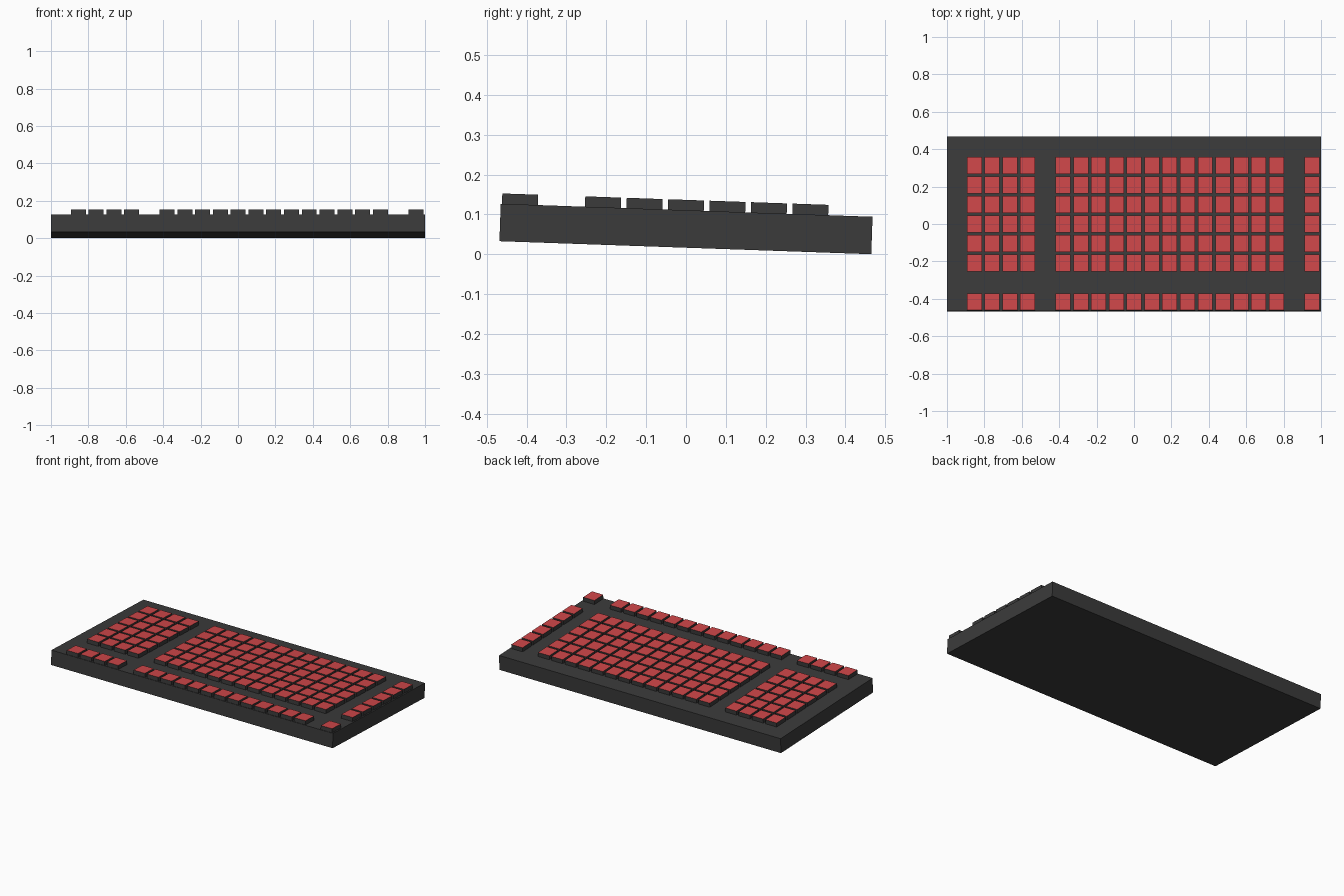
import bpy, bmesh, math
from mathutils import Matrix

if "Cube" in bpy.data.objects:
    bpy.data.objects.remove(bpy.data.objects["Cube"])

W, D, T = 2.0, 0.934, 0.094            # case size
TILT = Matrix.Translation((0, 0, 0.0635)) @ Matrix.Rotation(math.radians(-2), 4, 'X')


def material(name, rgb):
    m = bpy.data.materials.new(name)
    m.diffuse_color = (*rgb, 1)
    m.use_nodes = True
    m.node_tree.nodes["Principled BSDF"].inputs["Base Color"].default_value = m.diffuse_color
    return m


DARK = material("dark_grey", (0.044, 0.044, 0.044))
RED = material("red", (0.63, 0.063, 0.067))


def add_box(bm, centre, size):
    mat = Matrix.Translation(centre) @ Matrix.Diagonal((*size, 1))
    bmesh.ops.create_cube(bm, size=1, matrix=mat)


def finish(name, bm, red_tops=False):
    bm.normal_update()
    if red_tops:
        for f in bm.faces:
            f.material_index = 1 if f.normal.z > 0.5 else 0
        # keys stand on the case, so their hidden undersides are dropped
        bmesh.ops.delete(bm, geom=[f for f in bm.faces if f.normal.z < -0.5], context='FACES')
    bm.transform(TILT)
    me = bpy.data.meshes.new(name)
    bm.to_mesh(me)
    bm.free()
    me.materials.append(DARK)
    if red_tops:
        me.materials.append(RED)
    bpy.context.collection.objects.link(bpy.data.objects.new(name, me))


# Tilted case
bm = bmesh.new()
add_box(bm, (0, 0, 0), (W, D, T))
finish("case", bm)

# Key blocks on a 20 x 8 grid with empty gap columns and a gap row
KEY = (0.08, 0.09, 0.026)
columns = {"left": range(0, 4), "main": range(5, 18), "right": range(19, 20)}
rows = {"upper_keys": range(0, 6), "front_keys": range(7, 8)}
for cname, cols in columns.items():
    for rname, rws in rows.items():
        bm = bmesh.new()
        for c in cols:
            for r in rws:
                add_box(bm, (-0.854 + c * 0.095, 0.3105 - r * 0.1042, T / 2 + KEY[2] / 2), KEY)
        finish(f"{cname}_{rname}", bm, red_tops=True)
